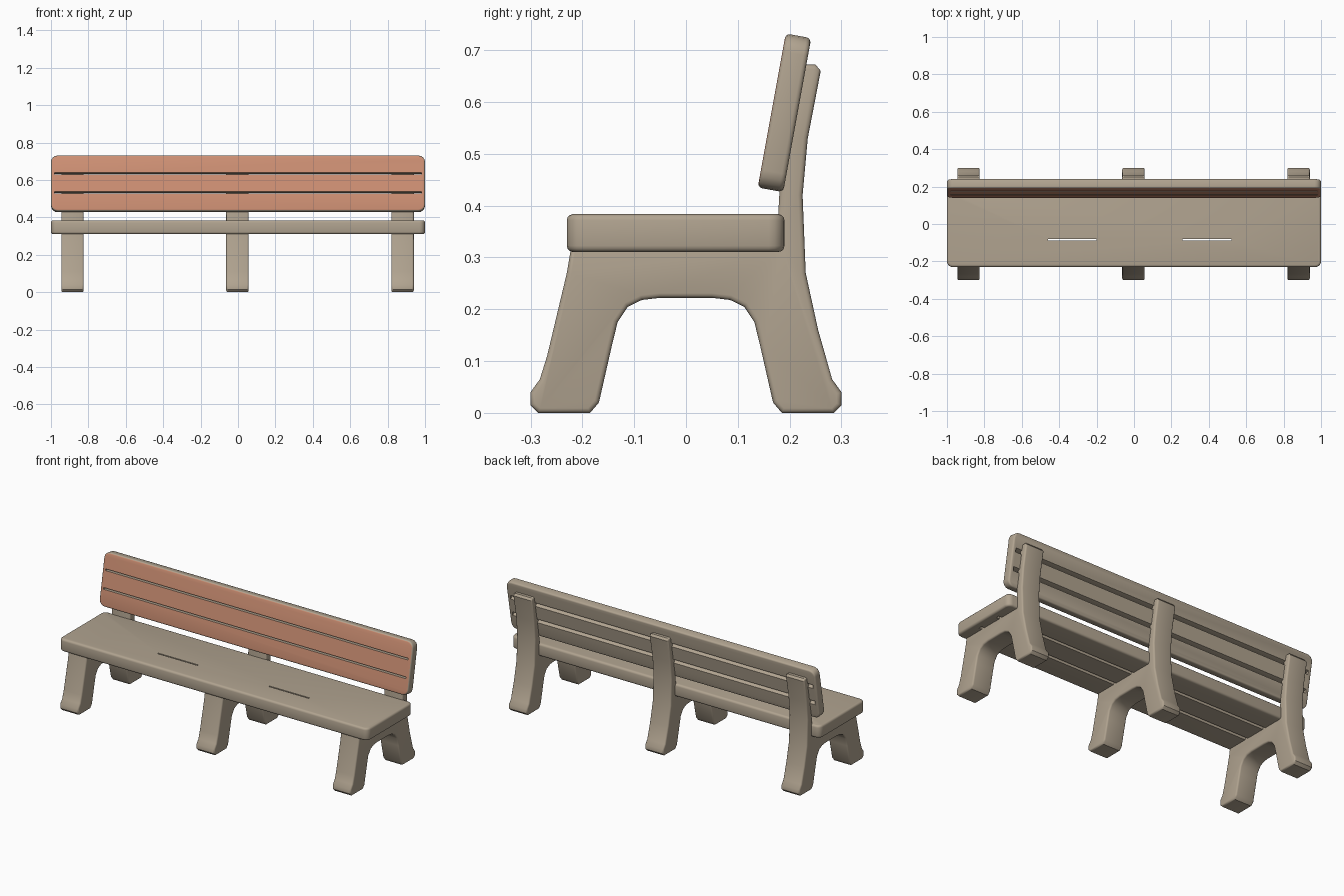
import bpy, bmesh, math
from mathutils import Matrix, Vector

cube = bpy.data.objects.get("Cube")
if cube:
    bpy.data.objects.remove(cube)


def material(name, rgb):
    m = bpy.data.materials.new(name)
    m.use_nodes = True
    m.diffuse_color = (*rgb, 1)
    m.node_tree.nodes["Principled BSDF"].inputs["Base Color"].default_value = (*rgb, 1)
    return m


stone = material("stone_tan", (0.44, 0.37, 0.28))
wood = material("wood_orange", (0.62, 0.28, 0.175))


def finish(bm, name, mats=(stone,)):
    bmesh.ops.recalc_face_normals(bm, faces=bm.faces)
    mesh = bpy.data.meshes.new(name)
    bm.to_mesh(mesh)
    bm.free()
    for m in mats:
        mesh.materials.append(m)
    ob = bpy.data.objects.new(name, mesh)
    bpy.context.collection.objects.link(ob)
    return ob


def activate(ob):
    bpy.ops.object.select_all(action='DESELECT')
    ob.select_set(True)
    bpy.context.view_layer.objects.active = ob


def smooth(ob):
    activate(ob)
    bpy.ops.object.shade_smooth_by_angle(angle=math.radians(35))


def extrude(points, x0, x1):
    """Side profile of (y, z) points swept along x."""
    bm = bmesh.new()
    face = bm.faces.new([bm.verts.new((x0, y, z)) for y, z in points])
    new = bmesh.ops.extrude_face_region(bm, geom=[face])["geom"]
    bmesh.ops.translate(bm, vec=(x1 - x0, 0, 0),
                        verts=[v for v in new if isinstance(v, bmesh.types.BMVert)])
    bmesh.ops.recalc_face_normals(bm, faces=bm.faces)
    return bm


def round_edges(bm, edges, width, segments):
    bmesh.ops.bevel(bm, geom=edges, offset=width, segments=segments,
                    profile=0.5, affect='EDGES', clamp_overlap=True)


def board(size, axis, corner, rim):
    """Rounded board, thin along the given axis."""
    bm = bmesh.new()
    bmesh.ops.create_cube(bm, size=1)
    bmesh.ops.scale(bm, vec=size, verts=bm.verts)
    along = [e for e in bm.edges
             if abs((e.verts[0].co - e.verts[1].co).normalized()[axis]) > 0.9]
    round_edges(bm, along, corner, 4)
    edges = [e for e in bm.edges if e.calc_face_angle(0) > 1]
    round_edges(bm, edges, rim, 3)
    return bm


def cut(ob, profile, x0, x1):
    """Cut a slot with the given side profile out of a board."""
    cutter = finish(extrude(profile, x0, x1), "slot_cutter")
    cutter.hide_render = True
    mod = ob.modifiers.new("slot", 'BOOLEAN')
    mod.operation, mod.solver, mod.object = 'DIFFERENCE', 'EXACT', cutter
    activate(ob)
    bpy.ops.object.modifier_apply(modifier=mod.name)
    bpy.data.objects.remove(cutter)


# Seat: one board with plank grooves underneath and two worn slits
seat_z, seat_y = 0.347, -0.02
seat = finish(board((2, 0.42, 0.073), 2, 0.03, 0.012), "seat")
for y in (-0.065, 0.075):
    cut(seat, [(y - 0.014, -0.05), (y - 0.005, -0.02), (y - 0.005, 0.027),
               (y + 0.005, 0.027), (y + 0.005, -0.02), (y + 0.014, -0.05)], -0.96, 0.96)
for x0, x1 in ((-0.46, -0.2), (0.26, 0.52)):
    cut(seat, [(-0.069, 0), (-0.061, 0), (-0.061, 0.05), (-0.069, 0.05)], x0, x1)
seat.location = (0, seat_y, seat_z)
smooth(seat)

# Backrest: tilted board split by two slots, front face painted
bm = board((2, 0.05, 0.302), 1, 0.035, 0.009)
bm.normal_update()
for f in bm.faces:
    f.material_index = int(f.normal.y < -0.8)
backrest = finish(bm, "backrest", (stone, wood))
for z in (-0.052, 0.052):
    cut(backrest, [(-0.03, z - 0.006), (-0.015, z - 0.003), (0.008, z - 0.003),
                   (0.03, z - 0.014), (0.03, z + 0.014), (0.008, z + 0.003),
                   (-0.015, z + 0.003), (-0.03, z + 0.006)], -0.98, 0.98)
backrest.location = (0, 0.19, 0.579)
backrest.rotation_euler.x = -math.radians(10.3)
smooth(backrest)

# Three identical frames: splayed legs, arch and rear post
leg_arch = [(-0.30, 0.015), (-0.285, 0), (-0.185, 0), (-0.168, 0.02), (-0.143, 0.13),
            (-0.132, 0.175), (-0.112, 0.205), (-0.085, 0.218), (-0.05, 0.222)]
arch = leg_arch + [(-y, z) for y, z in reversed(leg_arch)]
rear = [(0.30, 0.04), (0.282, 0.065), (0.255, 0.16), (0.231, 0.27), (0.225, 0.42),
        (0.235, 0.53), (0.26, 0.66), (0.25, 0.672), (0.215, 0.672),
        (0.19, 0.53), (0.18, 0.42), (0.175, 0.33)]
front = [(-0.22, 0.33), (-0.23, 0.27), (-0.268, 0.11), (-0.282, 0.065), (-0.30, 0.04)]
for name, x in (("right_frame", -0.885), ("middle_frame", -0.003), ("left_frame", 0.88)):
    bm = extrude(arch + rear + front, x - 0.06, x + 0.06)
    rim = [e for e in bm.edges if abs(e.verts[0].co.x - e.verts[1].co.x) < 0.001]
    round_edges(bm, rim, 0.009, 3)
    smooth(finish(bm, name))
